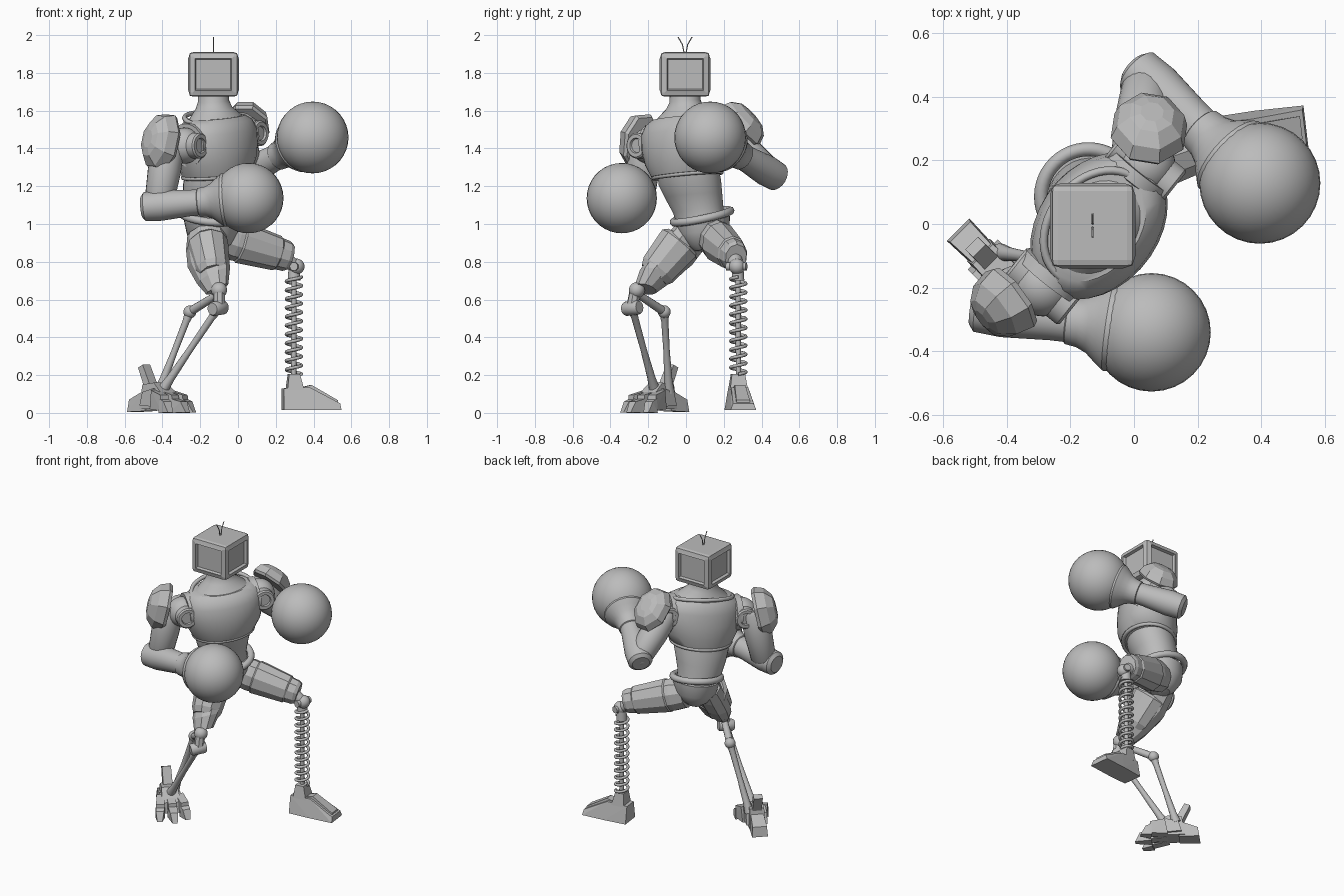
import bpy, bmesh, math
from mathutils import Vector as V, Matrix

if "Cube" in bpy.data.objects:
    bpy.data.objects.remove(bpy.data.objects["Cube"])

GREY = (0.5, 0.5, 0.5, 1)
metal = bpy.data.materials.new("grey metal")
metal.use_nodes = True
metal.diffuse_color = GREY
metal.node_tree.nodes["Principled BSDF"].inputs["Base Color"].default_value = GREY

SIDE = V((0.62, 0.78, 0.1)).normalized()     # torso's left
FACE = V((0.78, -0.62, 0)).normalized()      # torso's front


def finish(name, bm, smooth=True):
    bmesh.ops.recalc_face_normals(bm, faces=bm.faces[:])
    me = bpy.data.meshes.new(name)
    bm.to_mesh(me)
    bm.free()
    ob = bpy.data.objects.new(name, me)
    bpy.context.collection.objects.link(ob)
    me.materials.append(metal)
    if smooth:
        bpy.ops.object.select_all(action="DESELECT")
        ob.select_set(True)
        bpy.context.view_layer.objects.active = ob
        bpy.ops.object.shade_smooth_by_angle(angle=math.radians(35))
    return ob


def loft(name, rings, u, v, n=32, smooth=True):
    """Skin rings of (centre, radius along u, radius along v)."""
    bm = bmesh.new()
    loops = []
    for c, a, b in rings:
        angles = [2 * math.pi * (i + 0.5) / n for i in range(n)]
        loops.append([bm.verts.new(V(c) + u * a * math.cos(t) + v * b * math.sin(t)) for t in angles])
    for lo, hi in zip(loops, loops[1:]):
        for i in range(n):
            j = (i + 1) % n
            bm.faces.new((lo[i], lo[j], hi[j], hi[i]))
    bm.faces.new(loops[0])
    bm.faces.new(loops[-1])
    return finish(name, bm, smooth)


def limb(name, p, q, profile, n=24, squash=1, smooth=True):
    """Turned part from p to q; profile is (fraction, radius) pairs."""
    p, q = V(p), V(q)
    d = (q - p).normalized()
    u = d.cross(V((0, 0, 1)) if abs(d.z) < 0.9 else FACE).normalized()
    rings = [(p.lerp(q, t), r * squash, r) for t, r in profile]
    return loft(name, rings, u, d.cross(u), n, smooth)


def ball(name, c, r):
    bm = bmesh.new()
    bmesh.ops.create_uvsphere(bm, u_segments=32, v_segments=18, radius=r, matrix=Matrix.Translation(c))
    return finish(name, bm)


def hull(name, pts):
    bm = bmesh.new()
    for p in pts:
        bm.verts.new(p)
    bmesh.ops.convex_hull(bm, input=bm.verts[:])
    return finish(name, bm, False)


def wire(name, pts, r, closed=False):
    cu = bpy.data.curves.new(name, "CURVE")
    cu.dimensions = "3D"
    cu.bevel_depth = r
    cu.bevel_resolution = 2
    cu.use_fill_caps = True
    sp = cu.splines.new("POLY")
    sp.points.add(len(pts) - 1)
    for point, p in zip(sp.points, pts):
        point.co = (*p, 1)
    sp.use_cyclic_u = closed
    cu.materials.append(metal)
    ob = bpy.data.objects.new(name, cu)
    bpy.context.collection.objects.link(ob)


def hoop(name, c, a, b, u, v, r):
    turn = [2 * math.pi * i / 48 for i in range(48)]
    wire(name, [V(c) + u * a * math.cos(t) + v * b * math.sin(t) for t in turn], r, True)


# Head: bevelled box with a recessed screen on each side
bm = bmesh.new()
bmesh.ops.create_cube(bm, size=1)
bmesh.ops.scale(bm, vec=(0.26, 0.26, 0.235), verts=bm.verts)
bmesh.ops.bevel(bm, geom=bm.edges[:], offset=0.022, segments=2, affect="EDGES", profile=0.6)
screens = [f for f in bm.faces if f.calc_area() > 0.02 and abs(f.normal.z) < 0.5]
bmesh.ops.inset_individual(bm, faces=screens, thickness=0.016, depth=0.004)
bmesh.ops.inset_individual(bm, faces=screens, thickness=0.008, depth=-0.018)
bmesh.ops.translate(bm, vec=(-0.13, -0.005, 1.802), verts=bm.verts)
finish("head", bm, False)
for s in (-1, 1):
    wire("antenna", [(-0.13, -0.005 + s * y, z) for y, z in ((0.004, 1.91), (0.014, 1.96), (0.037, 2.0))], 0.003)

# Torso
loft("neck", [((-0.115, -0.01, 1.54), 0.19, 0.145), ((-0.12, -0.01, 1.585), 0.15, 0.12),
              ((-0.128, -0.008, 1.625), 0.1, 0.095), ((-0.13, -0.005, 1.66), 0.083, 0.083),
              ((-0.13, -0.005, 1.72), 0.08, 0.08)], SIDE, FACE)
loft("chest", [((-0.12, 0.01, 1.26), 0.17, 0.15), ((-0.115, 0.005, 1.275), 0.2, 0.172),
               ((-0.11, 0, 1.34), 0.235, 0.187), ((-0.11, -0.005, 1.42), 0.255, 0.188),
               ((-0.11, -0.01, 1.5), 0.255, 0.178), ((-0.115, -0.01, 1.55), 0.23, 0.16),
               ((-0.12, -0.01, 1.575), 0.19, 0.135)], SIDE, FACE)
hoop("collar", (-0.115, -0.01, 1.56), 0.195, 0.15, SIDE, FACE + V((0, 0, -0.25)), 0.013)
hoop("chest_hem", (-0.117, 0.008, 1.268), 0.19, 0.163, SIDE, FACE, 0.012)
loft("abdomen", [((-0.145, 0.08, 1.02), 0.135, 0.125), ((-0.15, 0.065, 1.08), 0.14, 0.125),
                 ((-0.142, 0.04, 1.16), 0.16, 0.14), ((-0.13, 0.02, 1.23), 0.175, 0.152),
                 ((-0.12, 0.01, 1.3), 0.17, 0.15)], SIDE, FACE)
hoop("belt", (-0.142, 0.085, 1.05), 0.15, 0.15, SIDE, FACE + V((0, 0, -0.2)), 0.022)
loft("pelvis", [((-0.13, 0.1, 0.87), 0.05, 0.06), ((-0.13, 0.1, 0.9), 0.09, 0.1),
                ((-0.135, 0.095, 0.96), 0.135, 0.135), ((-0.14, 0.085, 1.04), 0.15, 0.145)], SIDE, FACE)

# Arms: joint, upper arm, forearm and round glove
TUBE = ((0, 0.07), (0.06, 0.084), (0.5, 0.088), (0.94, 0.078), (1, 0.065))
FORE = ((0, 0.055), (0.05, 0.077), (0.3, 0.082), (0.75, 0.07), (1, 0.068))


def arm(side, shoulder, top, elbow, back, glove, r):
    shoulder, glove, back = V(shoulder), V(glove), V(back)
    ball(side + "_shoulder", shoulder, 0.095)
    for s in (-1, 1):
        limb(side + "_shoulder_cap", shoulder, shoulder + FACE * s * 0.115,
             ((0, 0.068), (0.93, 0.068), (1, 0.06), (1, 0.04), (0.9, 0.036)))
    out = SIDE if side == "left" else -SIDE
    limb(side + "_armhole_rim", shoulder - out * 0.07, shoulder - out * 0.02, ((0, 0.1), (0.2, 0.115), (1, 0.115)))
    limb(side + "_upper_arm", top, elbow, TUBE)
    ball(side + "_elbow", elbow, 0.07)
    d = (glove - back).normalized()
    cuff = glove - d * (r + 0.085)
    limb(side + "_forearm", back, cuff + d * 0.04, FORE)
    # flared cuff running into the sphere
    limb(side + "_cuff", cuff, glove, ((0, 0.066), (0.02, 0.075), (0.16, 0.08), (0.28, 0.094),
                                       (0.4, 0.121), (0.5, 0.142), (0.7, 0.14)))
    ball(side + "_glove", glove, r)


arm("right", (-0.285, -0.195, 1.425), (-0.36, -0.21, 1.47), (-0.42, -0.25, 1.11),
    (-0.51, -0.26, 1.1), (0.055, -0.34, 1.147), 0.186)
arm("left", (0.035, 0.185, 1.49), (0.01, 0.19, 1.5), (0.04, 0.44, 1.28),
    (-0.0, 0.49, 1.255), (0.395, 0.128, 1.468), 0.19)


def pad(name, c, normal, along, half, width, thick):
    n = V(normal).normalized()
    v = n.cross(V(along)).normalized()
    u = v.cross(n)
    steps = ((0, 0.92), (0.15, 1), (0.6, 0.88), (0.92, 0.58), (1, 0.3))
    loft(name, [(V(c) + n * thick * h, half * k, width * k) for h, k in steps], u, v, 8, False)


pad("right_shoulder_pad", (-0.375, -0.225, 1.435), (-0.75, -0.55, 0.2), (-0.25, -0.1, -1), 0.165, 0.12, 0.13)
pad("left_shoulder_pad", (0.045, 0.28, 1.525), (0.12, 0.72, 0.68), (0.1, 0.65, -0.75), 0.15, 0.125, 0.1)

# Left leg: panelled thigh, knee, spring shin, wedge foot
hip, knee = V((-0.09, 0.14, 0.945)), V((0.275, 0.265, 0.835))
limb("left_thigh", hip, knee, ((0, 0.1), (0.2, 0.108), (0.95, 0.082), (1, 0.07)), 10, 0.85, False)
limb("left_thigh_panel", hip.lerp(knee, 0.25), hip.lerp(knee, 0.85),
     ((0, 0.1), (0.06, 0.113), (0.94, 0.094), (1, 0.08)), 10, 0.85, False)
ball("left_knee", (0.31, 0.27, 0.785), 0.042)
limb("left_knee_pin", (0.295, 0.215, 0.785), (0.32, 0.32, 0.785), ((0, 0.022), (1, 0.022)))
limb("left_knee_link", (0.25, 0.255, 0.82), (0.31, 0.27, 0.785), ((0, 0.045), (1, 0.03)))
limb("spring_top", (0.297, 0.275, 0.77), (0.297, 0.275, 0.71), ((0, 0.03), (1, 0.034)))
limb("spring_rod", (0.295, 0.278, 0.2), (0.297, 0.275, 0.75), ((0, 0.014), (1, 0.014)), 12)
coil = [i / 264 for i in range(265)]
wire("spring", [(0.296 + 0.04 * math.cos(22 * math.pi * t), 0.277 + 0.04 * math.sin(22 * math.pi * t),
                 0.215 + 0.515 * t) for t in coil], 0.009)


def block(name, o, f, profile):
    """Convex block from (distance, half width, height) rows along f."""
    f = V(f).normalized()
    w = V((0, 0, 1)).cross(f)
    hull(name, [V(o) + f * d + w * s * h + V((0, 0, z)) for d, h, z in profile for s in (-1, 1)])


heel, ahead = (0.237, 0.268, 0), (1, 0.12, 0)
block("left_foot", heel, ahead, ((0, 0.065, 0.025), (0, 0.045, 0.14), (0.14, 0.045, 0.145),
                                 (0.3, 0.055, 0.06), (0.305, 0.068, 0.025), (0.15, 0.07, 0.025)))
block("left_foot_ridge", heel, ahead, ((0.1, 0.028, 0.145), (0.15, 0.028, 0.158),
                                       (0.29, 0.036, 0.077), (0.29, 0.036, 0.05)))
block("left_ankle", heel, ahead, ((0.02, 0.048, 0.13), (0.11, 0.048, 0.13),
                                  (0.03, 0.035, 0.215), (0.088, 0.035, 0.215)))

# Right leg: faceted thigh, knee joint and twin shin rods
loft("right_thigh", [((-0.175, 0.05, 0.99), 0.1, 0.1), ((-0.17, 0.0, 0.92), 0.11, 0.115),
                     ((-0.16, -0.07, 0.83), 0.105, 0.12), ((-0.13, -0.16, 0.735), 0.085, 0.1),
                     ((-0.11, -0.215, 0.665), 0.06, 0.065)],
     SIDE, (FACE + V((0, 0, 0.5))).normalized(), 10, False)
limb("right_thigh_panel", (-0.165, -0.02, 0.92), (-0.13, -0.17, 0.74),
     ((0, 0.1), (0.1, 0.122), (0.85, 0.104), (1, 0.085)), 10, 0.9, False)
ball("right_knee", (-0.1, -0.26, 0.66), 0.042)
limb("right_knee_link", (-0.1, -0.265, 0.68), (-0.1, -0.285, 0.56), ((0, 0.03), (1, 0.034)), 8)
pin = V((-0.105, -0.285, 0.565))
limb("right_knee_pin", pin - SIDE * 0.05, pin + SIDE * 0.05, ((0, 0.032), (0.1, 0.038), (0.9, 0.038), (1, 0.032)))
ROD = ((0, 0.027), (0.12, 0.019), (0.5, 0.017), (0.85, 0.022), (1, 0.03))
calf = (-0.255, -0.115, 0.545)
limb("shin_rod", pin, (-0.4, -0.165, 0.13), ROD, 12)
limb("calf_rod", calf, (-0.42, -0.09, 0.12), ROD, 12)
limb("calf_link", calf, (-0.11, -0.25, 0.635), ((0, 0.024), (1, 0.02)), 12)
ball("calf_joint", calf, 0.034)

# Right foot: clawed, with instep, three toes, heel and spur
mid, ahead = V((-0.425, -0.145, 0)), V((0.7, -0.7, 0))
across = V((0.7, 0.7, 0))
block("right_instep", mid, ahead, ((-0.09, 0.05, 0.03), (-0.07, 0.045, 0.16), (0.02, 0.05, 0.17),
                                   (0.1, 0.06, 0.1), (0.11, 0.06, 0.03)))
block("right_heel", mid, ahead, ((-0.18, 0.05, 0.015), (-0.17, 0.045, 0.08), (-0.06, 0.04, 0.13), (-0.05, 0.045, 0.02)))
block("heel_spur", mid, ahead, ((-0.12, 0.028, 0.25), (-0.085, 0.028, 0.265), (-0.06, 0.03, 0.12), (-0.02, 0.03, 0.14)))
for k in (-1, 0, 1):
    way = ahead + across * k * 0.22
    base = mid + across * k * 0.05
    reach = 0.225 - 0.035 * abs(k)
    block("toe", base, way, ((0.02, 0.022, 0.03), (0.04, 0.026, 0.13), (0.13, 0.026, 0.105), (0.14, 0.026, 0.02)))
    block("claw", base, way, ((0.12, 0.03, 0.01), (0.125, 0.028, 0.085), (reach - 0.03, 0.025, 0.07), (reach, 0.016, 0.012)))
for s in (-1, 1):
    block("foot_side_plate", mid + across * s * 0.055, ahead,
          ((-0.07, 0.012, 0.05), (-0.05, 0.012, 0.12), (0.03, 0.012, 0.14), (0.07, 0.012, 0.04)))

# Stand the model on the ground
bpy.context.view_layer.update()
low = min((o.matrix_world @ V(c)).z for o in bpy.data.objects if o.type == "MESH" for c in o.bound_box)
for o in bpy.data.objects:
    if o.type in {"MESH", "CURVE"}:
        o.location.z -= low
